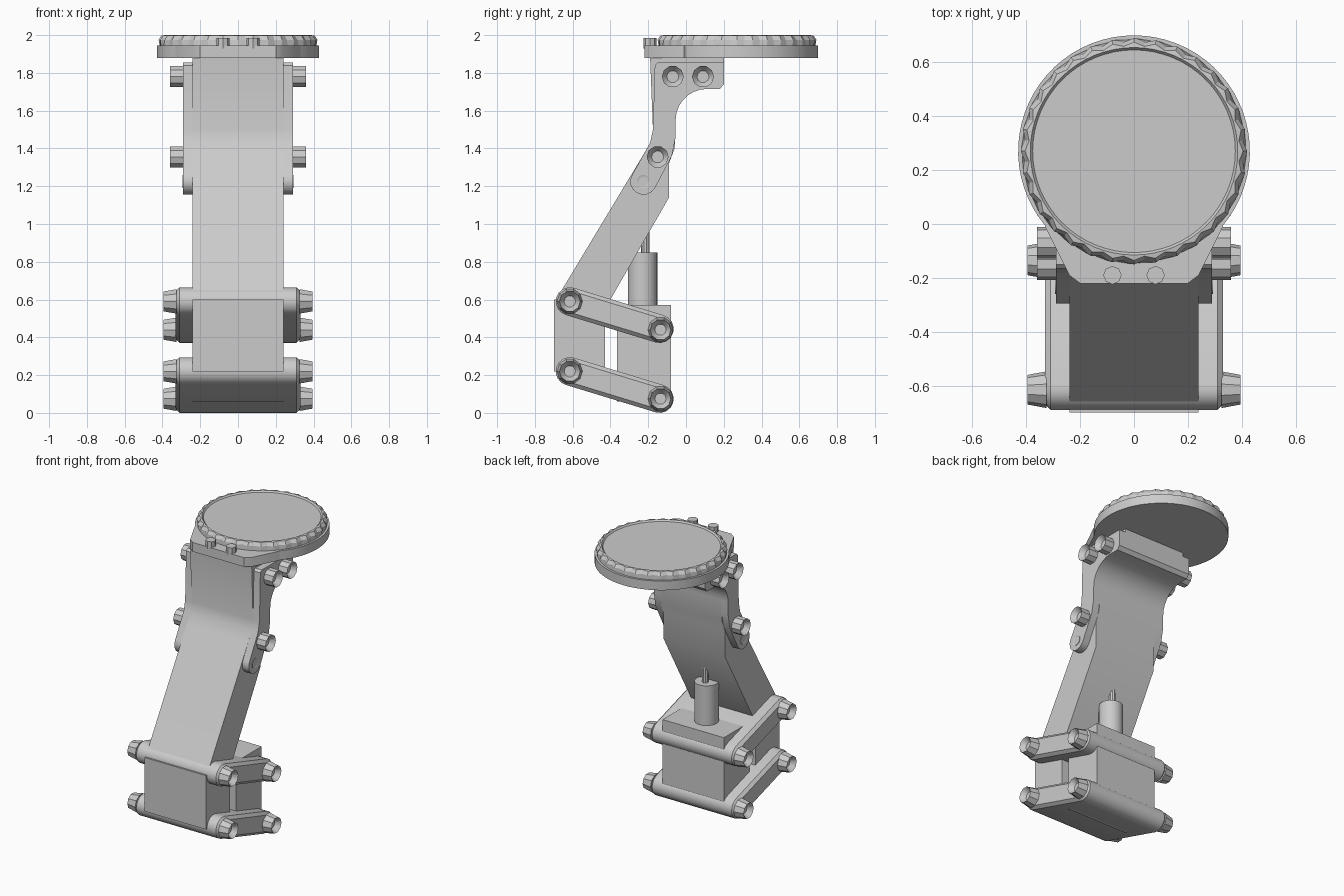
import bpy, bmesh, math
from mathutils import Matrix, Vector

if "Cube" in bpy.data.objects:
    bpy.data.objects.remove(bpy.data.objects["Cube"])

grey = bpy.data.materials.new("plain grey")
GREY = (0.6, 0.6, 0.6, 1)
grey.diffuse_color = GREY
grey.use_nodes = True
grey.node_tree.nodes["Principled BSDF"].inputs["Base Color"].default_value = GREY


def finish(name, bm, smooth=True, bevel=0):
    bmesh.ops.recalc_face_normals(bm, faces=bm.faces)
    mesh = bpy.data.meshes.new(name)
    bm.to_mesh(mesh)
    bm.free()
    obj = bpy.data.objects.new(name, mesh)
    bpy.context.collection.objects.link(obj)
    mesh.materials.append(grey)
    if bevel:
        mod = obj.modifiers.new("edge", "BEVEL")
        mod.width, mod.segments, mod.limit_method = bevel, 1, "ANGLE"
        mod.angle_limit = math.radians(50)
    if smooth:
        bpy.ops.object.select_all(action="DESELECT")
        obj.select_set(True)
        bpy.context.view_layer.objects.active = obj
        bpy.ops.object.shade_smooth_by_angle(angle=math.radians(30))
    return obj


def extrude(name, points, start, end, axis="x", bevel=0):
    """Extrude a (y, z) outline along x, or an (x, y) outline along z."""
    bm = bmesh.new()
    place = (lambda p: (start, *p)) if axis == "x" else (lambda p: (*p, start))
    face = bm.faces.new([bm.verts.new(place(p)) for p in points])
    out = bmesh.ops.extrude_face_region(bm, geom=[face])
    verts = [v for v in out["geom"] if isinstance(v, bmesh.types.BMVert)]
    shift = (end - start, 0, 0) if axis == "x" else (0, 0, end - start)
    bmesh.ops.translate(bm, verts=verts, vec=shift)
    return finish(name, bm, bevel=bevel)


def arc(cx, cy, r, a0, a1, n):
    angles = [math.radians(a0 + (a1 - a0) * i / n) for i in range(n + 1)]
    return [(cx + r * math.cos(a), cy + r * math.sin(a)) for a in angles]


def box(name, x, y0, y1, z0, z1):
    return extrude(name, [(y0, z0), (y1, z0), (y1, z1), (y0, z1)], -x, x)


def cylinder(name, centre, r, depth, sides, r_top=None, direction=(0, 0, 1), socket=0):
    """Cylinder rising from its base centre, with an optional recessed socket."""
    bm = bmesh.new()
    top = r if r_top is None else r_top
    bmesh.ops.create_cone(bm, cap_ends=True, segments=sides, radius1=r, radius2=top,
                          depth=depth, matrix=Matrix.Translation((0, 0, depth / 2)))
    if socket:
        cap = max(bm.faces, key=lambda f: f.calc_center_median().z)
        bmesh.ops.inset_region(bm, faces=[cap], thickness=top * 0.45)
        bmesh.ops.translate(bm, verts=cap.verts, vec=(0, 0, -socket))
    turn = Vector((0, 0, 1)).rotation_difference(Vector(direction)).to_matrix().to_4x4()
    bm.transform(Matrix.Translation(centre) @ turn)
    return finish(name, bm)


# Sloping arm with the curved neck and the shelf under the disc
arm = ([(-0.19, 1.88), (-0.175, 1.5), (-0.19, 1.43), (-0.23, 1.36), (-0.67, 0.63),
        (-0.4, 0.6), (-0.09, 1.14), (-0.09, 1.32), (-0.06, 1.4)]
       + arc(0.11, 1.55, 0.165, 180, 90, 7) + [(0.18, 1.715), (0.2, 1.74), (0.2, 1.88)])
extrude("arm", arm, -0.24, 0.24)

# Front and rear blocks joined by the links
box("front_block", 0.24, -0.7, -0.43, 0.22, 0.6)
box("rear_block", 0.24, -0.365, -0.08, 0.06, 0.57)

# Two sloping links with rounded ends
for label, z in (("upper", 0.59), ("lower", 0.22)):
    outline = (arc(-0.615, z, 0.075, 74, 254, 8) + arc(-0.14, z - 0.145, 0.075, 254, 434, 8))
    extrude(label + "_link", outline, -0.33, 0.33, bevel=0.02)

# Side plates and all the bolts that stick out sideways
plate = ([(-0.165, 1.84), (-0.15, 1.855), (0.2, 1.855), (0.2, 1.74), (0.18, 1.715)]
         + arc(0.11, 1.55, 0.165, 90, 180, 7) + [(-0.055, 1.46), (-0.075, 1.36)]
         + arc(-0.225, 1.225, 0.07, -30, -210, 8)
         + [(-0.19, 1.43), (-0.175, 1.5)])
for side, s in (("left", 1), ("right", -1)):
    extrude(side + "_side_plate", plate, s * 0.235, s * 0.29)
    cylinder(side + "_plate_eye", (s * 0.285, -0.225, 1.225), 0.035, 0.008, 16,
             direction=(s, 0, 0), socket=0.005)
    for i, (y, z) in enumerate(((-0.07, 1.78), (0.09, 1.78), (-0.15, 1.355))):
        cylinder(f"{side}_plate_bolt_{i}", (s * 0.285, y, z), 0.058, 0.075, 10,
                 direction=(s, 0, 0), socket=0.035)
    for i, (y, z) in enumerate(((-0.615, 0.59), (-0.135, 0.44), (-0.615, 0.22), (-0.135, 0.075))):
        cylinder(f"{side}_link_bolt_{i}", (s * 0.325, y, z), 0.068, 0.07, 10, 0.055,
                 (s, 0, 0), 0.035)
    cylinder(side + "_top_bolt", (s * 0.08, -0.19, 1.93), 0.034, 0.055, 8)

# Damper between the rear block and the arm
cylinder("damper_body", (0, -0.23, 0.55), 0.078, 0.3, 24)
cylinder("damper_rod", (0, -0.215, 0.84), 0.022, 0.2, 10)

# Round top plate with a tapered tab toward the front
tab = [(-0.33, -0.01), (-0.24, -0.19), (-0.2, -0.22), (0.2, -0.22), (0.24, -0.19), (0.33, -0.01)]
extrude("top_plate", arc(0, 0.27, 0.43, -40, 220, 48) + tab, 1.88, 1.945, axis="z")

# Knurled ring, made by spinning a small section and pulling in every other rim point
bm = bmesh.new()
section = [(0.3, 1.945), (0.415, 1.945), (0.42, 1.975), (0.405, 1.998), (0.385, 2.0), (0.373, 1.985)]
steps = 64
rings = []
for i in range(steps):
    a = math.tau * i / steps
    ring = []
    for k, (r, z) in enumerate(section):
        r -= 0.014 * (i % 2) * (k in (2, 3))
        ring.append(bm.verts.new((r * math.cos(a), 0.27 + r * math.sin(a), z)))
    rings.append(ring)
for i in range(steps):
    a, b = rings[i], rings[(i + 1) % steps]
    for k in range(len(section)):
        j = (k + 1) % len(section)
        bm.faces.new((a[k], a[j], b[j], b[k]))
finish("knurled_ring", bm, smooth=False)
cylinder("top_disc", (0, 0.27, 1.94), 0.376, 0.05, 64)
